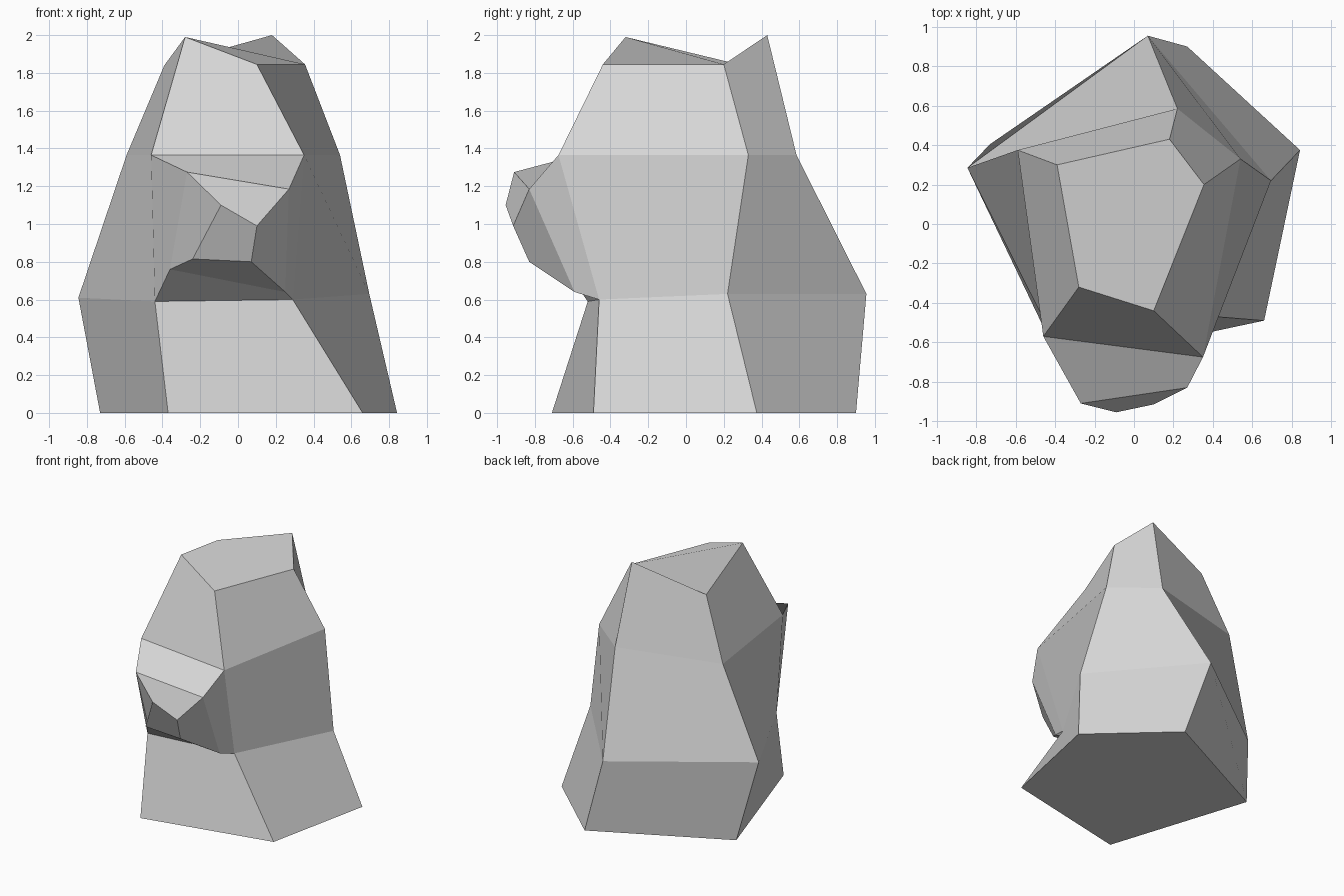
import bpy
import bmesh

cube = bpy.data.objects.get("Cube")
if cube:
    bpy.data.objects.remove(cube, do_unlink=True)

# Single stone colour
stone = bpy.data.materials.new("stone_grey")
stone.use_nodes = True
stone_colour = (0.67, 0.67, 0.67, 1)
stone.diffuse_color = stone_colour
stone.node_tree.nodes["Principled BSDF"].inputs["Base Color"].default_value = stone_colour

bm = bmesh.new()


def add_ring(*points):
    return [bm.verts.new(p) for p in points]


def add_band(lower, upper, skip=None):
    """Join two rings with quads, leaving out the side numbered skip."""
    count = len(lower)
    for i in range(count):
        j = (i + 1) % count
        if i != skip:
            bm.faces.new((lower[j], upper[j], upper[i], lower[i]))


# Five-sided cross-sections: front right, front left, left, back, right
base = add_ring((-.37, -.71, 0), (.66, -.49, 0), (.842, .375, 0),
                (.27, .9, 0), (-.73, .405, 0))
waist = add_ring((-.44, -.52, .59), (.29, -.46, .6), (.695, .22, .63),
                 (.07, .955, .63), (-.845, .285, .61))
shoulder = add_ring((-.46, -.57, 1.365), (.35, -.675, 1.365),
                    (.54, .33, 1.365), (.22, .585, 1.365),
                    (-.59, .375, 1.365))
crown = add_ring((-.28, -.32, 1.99), (.1, -.44, 1.845), (.355, .2, 1.845),
                 (.18, .43, 2), (-.39, .3, 1.84))

# Boulder sides; the front of the middle band is left open for the bulge
add_band(base, waist)
add_band(waist, shoulder, skip=0)
add_band(shoulder, crown)

# Underside and creased top
bm.faces.new(reversed(base))
bm.faces.new(crown[1:] + crown[:1])

# Faceted bulge: the open front is extruded forward twice and capped
opening = [waist[0], waist[1], shoulder[1], shoulder[0]]
swell = add_ring((-.36, -.64, .76), (.25, -.59, .64),
                 (.27, -.83, 1.185), (-.27, -.91, 1.275))
tip = add_ring((-.24, -.83, .815), (.07, -.83, .8),
               (.1, -.915, .99), (-.09, -.955, 1.1))
add_band(opening, swell)
add_band(swell, tip)
bm.faces.new(tip)

mesh = bpy.data.meshes.new("boulder")
bm.to_mesh(mesh)
bm.free()
mesh.materials.append(stone)
boulder = bpy.data.objects.new("boulder", mesh)
bpy.context.collection.objects.link(boulder)
